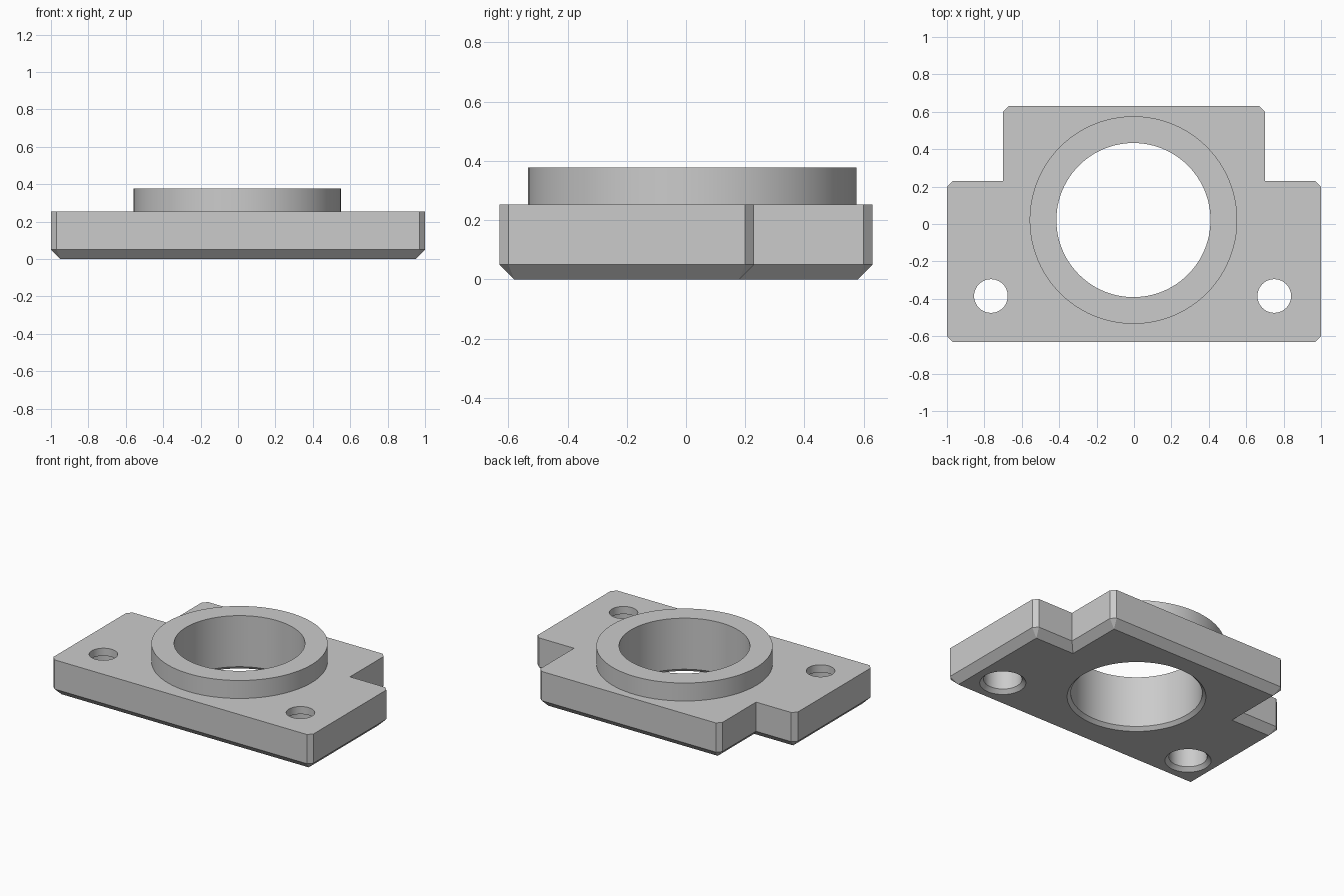
import bpy, bmesh, math

if "Cube" in bpy.data.objects:
    bpy.data.objects.remove(bpy.data.objects["Cube"], do_unlink=True)

PLATE_TOP, COLLAR_TOP = 0.253, 0.378
BEVEL, CHAMFER = 0.05, 0.03
BORE = (-0.003, 0.021)
HOLES = [(-0.765, -0.385), (0.75, -0.385)]

grey = bpy.data.materials.new("light grey")
grey.use_nodes = True
grey.diffuse_color = (0.6, 0.6, 0.6, 1)
grey.node_tree.nodes["Principled BSDF"].inputs["Base Color"].default_value = (0.6, 0.6, 0.6, 1)


def finish(name, bm):
    """Turn a bmesh into a named object."""
    bmesh.ops.recalc_face_normals(bm, faces=bm.faces)
    mesh = bpy.data.meshes.new(name)
    bm.to_mesh(mesh)
    bm.free()
    mesh.materials.append(grey)
    obj = bpy.data.objects.new(name, mesh)
    bpy.context.collection.objects.link(obj)
    return obj


def lathe(name, profile, centre, sides=96):
    """Closed solid of revolution from (radius, height) pairs."""
    bm = bmesh.new()
    rings = []
    for r, z in profile:
        angles = [2 * math.pi * i / sides for i in range(sides)]
        rings.append([bm.verts.new((centre[0] + r * math.cos(a),
                                    centre[1] + r * math.sin(a), z)) for a in angles])
    for low, high in zip(rings, rings[1:]):
        for i in range(sides):
            j = (i + 1) % sides
            bm.faces.new((low[i], low[j], high[j], high[i]))
    bm.faces.new(rings[0])
    bm.faces.new(rings[-1])
    return finish(name, bm)


def stepped_plate(name):
    """Stepped outline, clipped outer corners, bevelled underside."""
    # right half, front to back: x, y, outer corner or inner corner
    half = [(1, -0.63, True), (1, 0.23, True), (0.70, 0.23, False), (0.70, 0.63, True)]
    corners = half + [(-x, y, outer) for x, y, outer in reversed(half)]
    bm = bmesh.new()
    groups = []
    for i, (x, y, outer) in enumerate(corners):
        # clip each outer corner towards its two neighbours
        plan = [(x, y)]
        if outer:
            plan = []
            for nx, ny, _ in (corners[i - 1], corners[(i + 1) % len(corners)]):
                d = math.hypot(nx - x, ny - y)
                plan.append((x + (nx - x) * CHAMFER / d, y + (ny - y) * CHAMFER / d))
        foot = bm.verts.new((x - math.copysign(BEVEL, x),
                             y + (BEVEL if y < -0.5 else -BEVEL), 0))
        mid = [bm.verts.new((px, py, BEVEL)) for px, py in plan]
        top = [bm.verts.new((px, py, PLATE_TOP)) for px, py in plan]
        if outer:
            bm.faces.new((mid[0], mid[1], top[1], top[0]))
            bm.faces.new((foot, mid[1], mid[0]))
        groups.append((foot, mid, top))
    for i, (foot, mid, top) in enumerate(groups):
        foot2, mid2, top2 = groups[(i + 1) % len(groups)]
        bm.faces.new((mid[-1], mid2[0], top2[0], top[-1]))
        bm.faces.new((foot, foot2, mid2[0], mid[-1]))
    bm.faces.new([g[0] for g in groups])
    bm.faces.new([v for g in groups for v in g[2]])
    return finish(name, bm)


def combine(target, tool, operation):
    """Apply a boolean and discard the tool."""
    bpy.context.view_layer.objects.active = target
    mod = target.modifiers.new(tool.name, "BOOLEAN")
    mod.operation, mod.object, mod.solver = operation, tool, "EXACT"
    bpy.ops.object.modifier_apply(modifier=mod.name)
    bpy.data.objects.remove(tool, do_unlink=True)


# plate with raised collar
plate = stepped_plate("flange_plate")
combine(plate, lathe("collar", [(0.555, 0.15), (0.555, COLLAR_TOP)], BORE), "UNION")

# central bore, flared at the underside
combine(plate, lathe("bore", [(0.46, -0.025), (0.412, 0.023), (0.412, 0.5)], BORE),
        "DIFFERENCE")

# screw holes with chamfered counterbores below
for spot in HOLES:
    combine(plate, lathe("screw_hole", [(0.17, -0.025), (0.12, 0.025), (0.12, 0.2),
                                        (0.09, 0.2), (0.09, 0.4)], spot, 48), "DIFFERENCE")

# smooth round walls, crisp edges
bpy.ops.object.select_all(action="DESELECT")
plate.select_set(True)
bpy.context.view_layer.objects.active = plate
bpy.ops.object.shade_smooth_by_angle(angle=math.radians(25))
